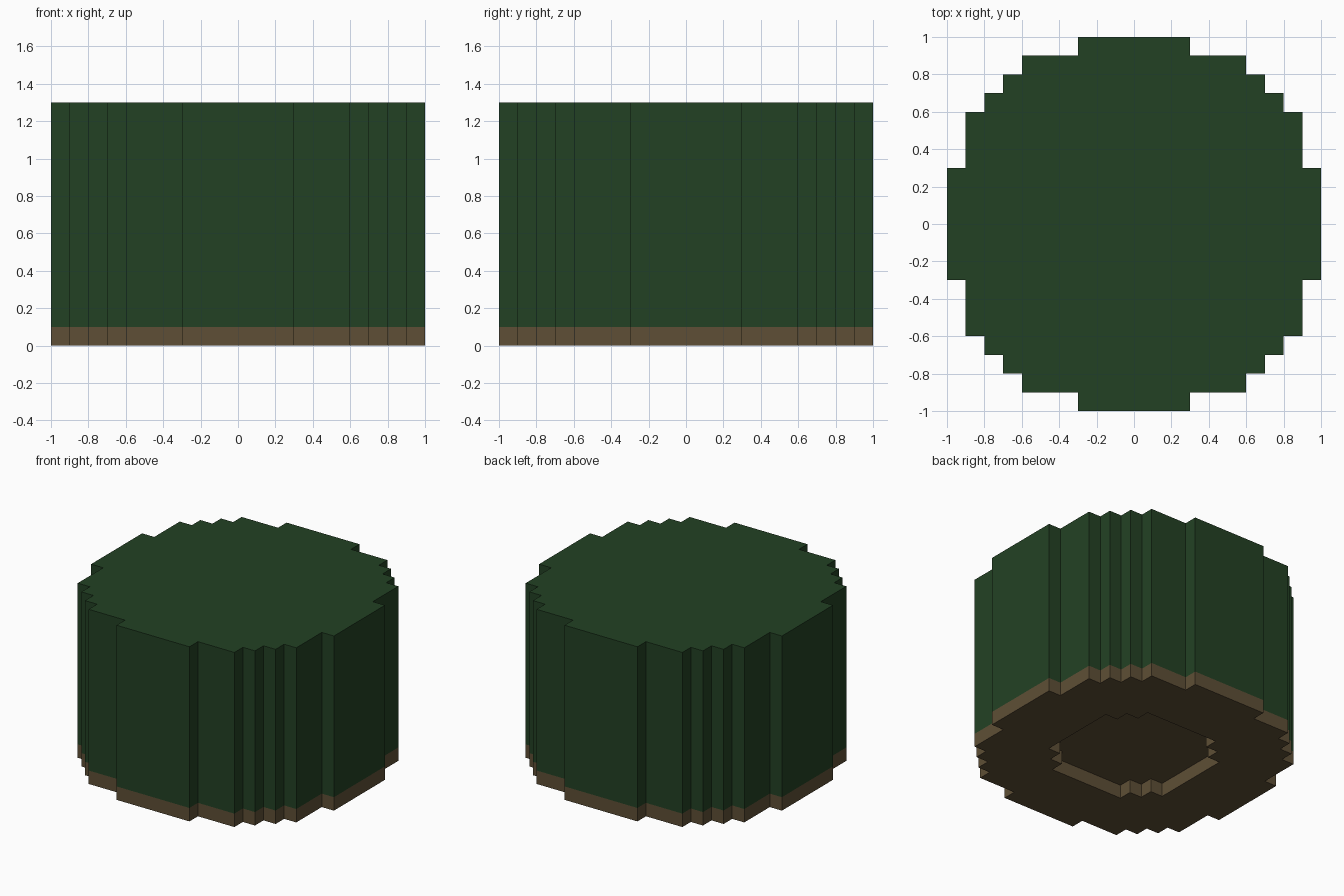
import bpy
import bmesh

cube = bpy.data.objects.get("Cube")
if cube:
    bpy.data.objects.remove(cube, do_unlink=True)


def make_material(name, rgb):
    mat = bpy.data.materials.new(name)
    mat.use_nodes = True
    colour = (*rgb, 1.0)
    mat.diffuse_color = colour
    mat.node_tree.nodes["Principled BSDF"].inputs["Base Color"].default_value = colour
    return mat


leaf_green = make_material("leaf green", (0.0165, 0.053, 0.0175))
earth_brown = make_material("earth brown", (0.112, 0.078, 0.0365))

# Stepped corner of each round outline, from the +x side to the +y side
OUTER = [(1, .3), (.9, .3), (.9, .6), (.8, .6), (.8, .7), (.7, .7),
         (.7, .8), (.6, .8), (.6, .9), (.3, .9), (.3, 1)]
INNER = [(.5, .3), (.4, .3), (.4, .4), (.3, .4), (.3, .5)]
BASE_TOP, TOP = 0.1, 1.3


def outline(corner):
    """Repeat one corner by quarter turns into a counterclockwise loop."""
    points, quarter = [], corner
    for _ in range(4):
        points += quarter
        quarter = [(-y, x) for x, y in quarter]
    return points


def ring(bm, points, z):
    return [bm.verts.new((x, y, z)) for x, y in points]


def walls(bm, low, high, inward=False):
    for i in range(len(low)):
        j = (i + 1) % len(low)
        face = [low[i], low[j], high[j], high[i]]
        bm.faces.new(face[::-1] if inward else face)


def finish(bm, name, mat):
    bm.normal_update()
    mesh = bpy.data.meshes.new(name)
    bm.to_mesh(mesh)
    bm.free()
    mesh.materials.append(mat)
    obj = bpy.data.objects.new(name, mesh)
    bpy.context.collection.objects.link(obj)
    return obj


# Green block: stepped walls and a flat top, resting on the base
bm = bmesh.new()
low, high = ring(bm, outline(OUTER), BASE_TOP), ring(bm, outline(OUTER), TOP)
walls(bm, low, high)
bm.faces.new(high)
finish(bm, "foliage_block", leaf_green)

# Brown base: outer band, underside with a hole, and the recess above the hole
bm = bmesh.new()
low, high = ring(bm, outline(OUTER), 0), ring(bm, outline(OUTER), BASE_TOP)
hole, ceiling = ring(bm, outline(INNER), 0), ring(bm, outline(INNER), BASE_TOP)
walls(bm, low, high)
walls(bm, hole, ceiling, inward=True)
bm.faces.new(ceiling[::-1])
rim = [bm.edges.get((loop[i - 1], loop[i])) for loop in (low, hole) for i in range(len(loop))]
filled = bmesh.ops.triangle_fill(bm, edges=rim, use_beauty=True, normal=(0, 0, -1))
for face in filled["geom"]:
    if isinstance(face, bmesh.types.BMFace):
        face.normal_update()
        if face.normal.z > 0:
            face.normal_flip()
finish(bm, "earth_base", earth_brown)
